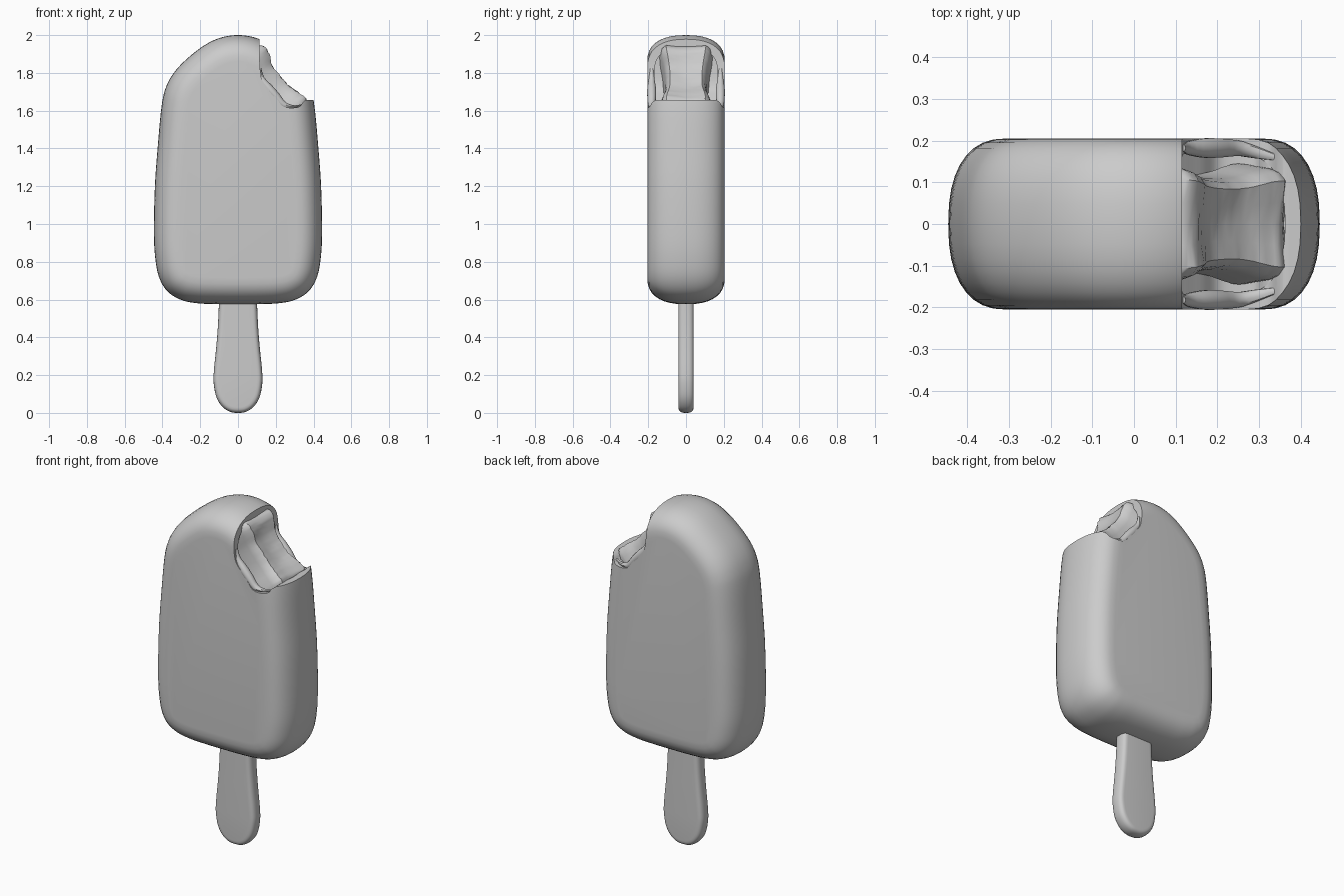
import bpy, bmesh, math, random
from mathutils import Vector

if "Cube" in bpy.data.objects:
    bpy.data.objects.remove(bpy.data.objects["Cube"])

random.seed(4)


def smooth(pts, closed=False, sub=5):
    """Catmull-Rom subdivision of a list of tuples."""
    v = [Vector(p) for p in pts]
    n = len(v)
    get = (lambda i: v[i % n]) if closed else (lambda i: v[max(0, min(n - 1, i))])
    out = []
    for i in range(n if closed else n - 1):
        a, b, c, d = (get(i + k) for k in (-1, 0, 1, 2))
        for s in range(sub):
            t = s / sub
            out.append(0.5 * (2 * b + (c - a) * t + (2 * a - 5 * b + 4 * c - d) * t * t
                              + (3 * b - a - 3 * c + d) * t ** 3))
    if not closed:
        out.append(v[-1])
    return out


def loft(name, rings):
    """Closed mesh through equally sized rings of points, capped at both ends."""
    bm = bmesh.new()
    rows = [[bm.verts.new(p) for p in r] for r in rings]
    n = len(rows[0])
    for a, b in zip(rows, rows[1:]):
        for i in range(n):
            j = (i + 1) % n
            bm.faces.new((a[i], a[j], b[j], b[i]))
    bm.faces.new(rows[0])
    bm.faces.new(rows[-1])
    bmesh.ops.recalc_face_normals(bm, faces=bm.faces)
    me = bpy.data.meshes.new(name)
    bm.to_mesh(me)
    bm.free()
    ob = bpy.data.objects.new(name, me)
    bpy.context.collection.objects.link(ob)
    return ob


def slab(name, half, depth, edge, power=2.4, inset=0.0, layers=18):
    """Mirrored x-z outline given thickness in y with softly rounded edges."""
    mirrored = [(-x, z) for x, z in half[-2:0:-1]]
    line = smooth(half + mirrored, closed=True)
    n = len(line)
    normals = []
    for i in range(n):
        t = line[(i + 1) % n] - line[i - 1]
        normals.append(Vector((t.y, -t.x)).normalized())
    rings = []
    for k in range(layers + 1):
        a = -math.pi / 2 + math.pi * k / layers
        y = math.copysign(depth * abs(math.sin(a)) ** (2 / power), a)
        d = inset + edge * (1 - max(0.0, math.cos(a)) ** (2 / power))
        rings.append([(p.x - m.x * d, y, p.y - m.y * d) for p, m in zip(line, normals)])
    return loft(name, rings)


def prism(name, pts, shift=0.0):
    ob = loft(name, [[(x + shift, y, z + shift) for x, z in pts] for y in (-0.4, 0.4)])
    ob.hide_render = True
    return ob


def boolean(ob, cutter, op):
    m = ob.modifiers.new(op, 'BOOLEAN')
    m.operation, m.solver, m.object = op, 'EXACT', cutter
    bpy.context.view_layer.objects.active = ob
    bpy.ops.object.modifier_apply(modifier=m.name)
    bpy.data.objects.remove(cutter)


# Chocolate coating: tapered arch with a rounded edge
body_half = [(0, .575), (.12, .576), (.22, .581), (.30, .598), (.37, .64), (.415, .71),
             (.437, .81), (.445, .95), (.44, 1.2), (.424, 1.42), (.405, 1.62), (.383, 1.72),
             (.34, 1.80), (.27, 1.875), (.175, 1.948), (.09, 1.987), (0, 2.0)]
coating = slab("coating", body_half, .205, .14)

# Bite through the coating, plus a hollow just inside it leaving a thin rim
bite_edge = [(.115, 2.2), (.115, 1.95), (.116, 1.84), (.128, 1.76), (.165, 1.71), (.20, 1.67),
             (.235, 1.625), (.28, 1.615), (.325, 1.622), (.352, 1.652), (.40, 1.656), (.7, 1.656)]
bite_line = [tuple(p) for p in smooth(bite_edge, sub=4)] + [(.7, 2.2)]
hollow = slab("hollow", body_half, .168, .12, inset=.037)
hollow.hide_render = True
boolean(hollow, prism("hollow_limit", bite_line, -.035), 'INTERSECT')
boolean(coating, prism("bite", bite_line), 'DIFFERENCE')
boolean(coating, hollow, 'DIFFERENCE')

# Exposed filling: saddle-shaped block (x, z, half width) sunk into the hollow
path = [(.085, 1.945, .125), (.135, 1.942, .128), (.162, 1.91, .122), (.182, 1.84, .108),
        (.23, 1.775, .102), (.275, 1.728, .106), (.33, 1.69, .122), (.36, 1.662, .126),
        (.37, 1.62, .12)]
section = [(-1.15, -.14), (-1.06, -.05), (-.98, -.018), (-.82, 0), (-.4, -.008), (0, -.012),
           (.4, -.008), (.82, 0), (.98, -.018), (1.06, -.05), (1.15, -.14)]
rings = []
for p in smooth(path, sub=4):
    ring = []
    for u, d in section:
        d += random.uniform(-.003, .003)
        ring.append((p.x + d * .75, u * p.z, p.y + d * .66))
    rings.append(ring)
filling = loft("filling", rings)

# Broken lips of coating along the lower bite edge, front and back
lip_path = [(.118, 1.82, .008), (.128, 1.765, .016), (.165, 1.715, .024), (.20, 1.675, .024),
            (.24, 1.63, .02), (.29, 1.618, .015), (.335, 1.63, .008)]
parts = [coating, filling]
for side, label in ((-1, "front"), (1, "back")):
    rings = []
    for p in smooth(lip_path, sub=3):
        bulge = .182 if p.x < .25 else .182 - (p.x - .25) * .25
        r = p.z
        rings.append([(p.x + .7 * r * math.cos(a), side * (bulge + r * math.sin(a)),
                       p.y + .7 * r * math.cos(a))
                      for a in (2 * math.pi * k / 10 for k in range(10))])
    parts.append(loft(label + "_lip", rings))

# Wooden stick
stick_half = [(0, .005), (.045, .012), (.085, .04), (.115, .09), (.129, .16), (.127, .23),
              (.116, .34), (.107, .45), (.101, .58), (.098, .70), (.06, .72), (0, .72)]
stick_half = [(x, z - .005 if z < .1 else z) for x, z in stick_half]
parts.append(slab("stick", stick_half, .04, .03, power=2.6, layers=12))

for ob in parts:
    bpy.ops.object.select_all(action='DESELECT')
    ob.select_set(True)
    bpy.context.view_layer.objects.active = ob
    bpy.ops.object.shade_smooth_by_angle(angle=math.radians(38))
